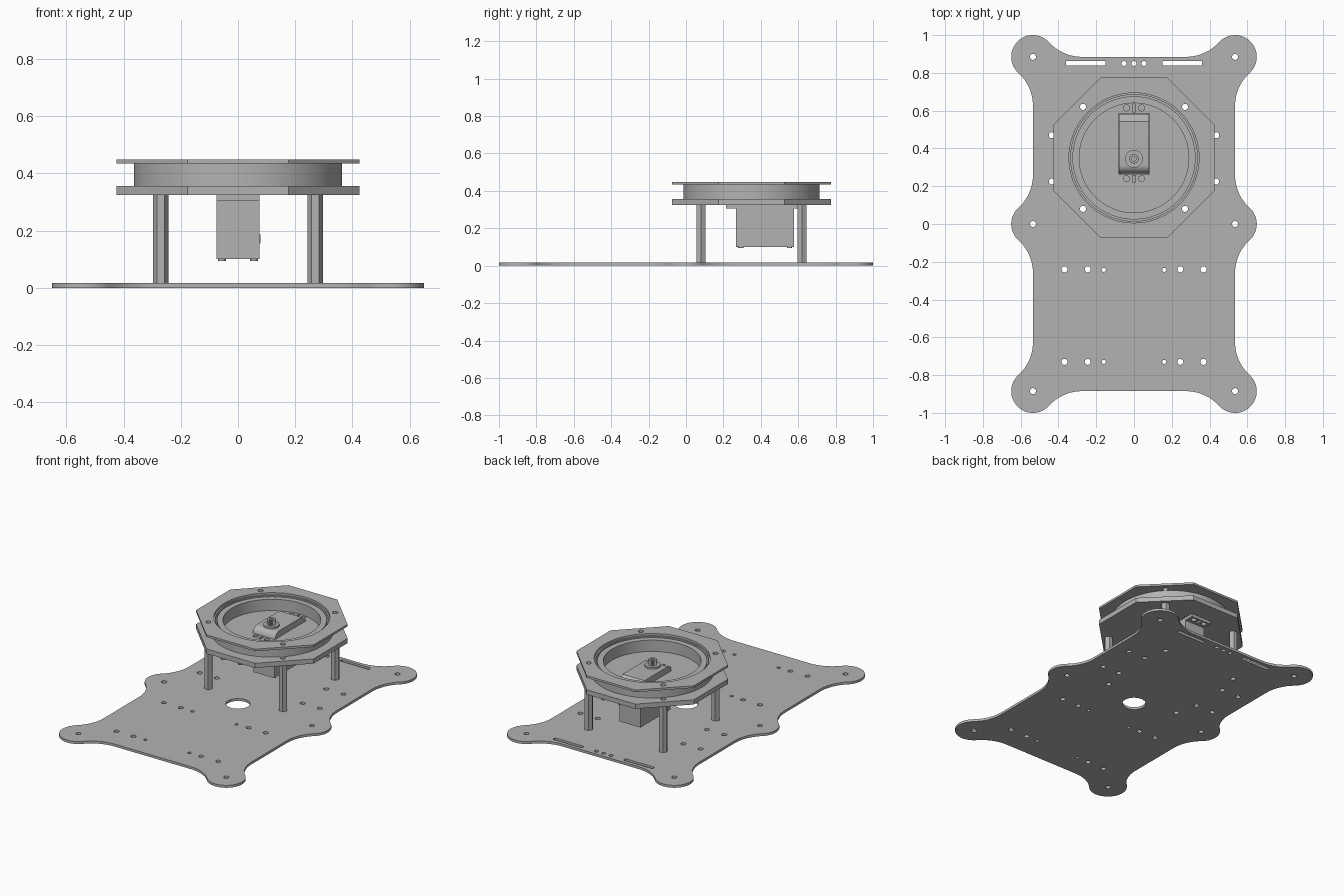
import bpy, bmesh
from math import atan2, cos, pi, radians, sin, sqrt
from mathutils import Matrix

cube = bpy.data.objects.get("Cube")
if cube:
    bpy.data.objects.remove(cube)

grey = bpy.data.materials.new("light_grey")
grey.use_nodes = True
grey.diffuse_color = (0.45, 0.45, 0.45, 1)
grey.node_tree.nodes["Principled BSDF"].inputs["Base Color"].default_value = (0.45, 0.45, 0.45, 1)
parts = []


def arc(cx, cy, r, a0, a1, n=12):
    return [(cx + r * cos(a0 + (a1 - a0) * i / n), cy + r * sin(a0 + (a1 - a0) * i / n))
            for i in range(n + 1)]


def ngon(cx, cy, r, n=24, start=0.0):
    return arc(cx, cy, r, start, start + 2 * pi, n)[:-1]


def rect(x0, x1, y0, y1):
    return [(x0, y0), (x1, y0), (x1, y1), (x0, y1)]


def both(xs, ys, r):
    """Round holes mirrored left and right."""
    return [ngon(s * x, y, r) for x in xs for y in ys for s in (-1, 1)]


def plate(name, outline, holes, z0, z1, sideways=False):
    """Extrude an outline with holes between two levels along z, or along x if sideways."""
    curve = bpy.data.curves.new(name, "CURVE")
    curve.dimensions = "2D"
    curve.fill_mode = "BOTH"
    curve.extrude = (z1 - z0) / 2
    for loop in [outline] + holes:
        spline = curve.splines.new("POLY")
        spline.points.add(len(loop) - 1)
        for point, (x, y) in zip(spline.points, loop):
            point.co = (x, y, 0, 1)
        spline.use_cyclic_u = True
    temp = bpy.data.objects.new(name + "_outline", curve)
    bpy.context.collection.objects.link(temp)
    graph = bpy.context.evaluated_depsgraph_get()
    mesh = bpy.data.meshes.new_from_object(temp.evaluated_get(graph))
    bpy.data.objects.remove(temp)
    bm = bmesh.new()
    bm.from_mesh(mesh)
    bmesh.ops.translate(bm, vec=(0, 0, (z0 + z1) / 2), verts=bm.verts)
    if sideways:
        turn = Matrix(((0, 0, 1), (1, 0, 0), (0, 1, 0))).to_4x4()
        bmesh.ops.transform(bm, matrix=turn, verts=bm.verts)
    bmesh.ops.remove_doubles(bm, verts=bm.verts, dist=1e-5)
    bmesh.ops.recalc_face_normals(bm, faces=bm.faces)
    bm.to_mesh(mesh)
    bm.free()
    mesh.name = name
    mesh.materials.clear()
    mesh.materials.append(grey)
    obj = bpy.data.objects.new(name, mesh)
    bpy.context.collection.objects.link(obj)
    parts.append(obj)
    return obj


# Base plate outline: round ears blended into straight edges
ex, ey, ear, fil = 0.535, 0.885, 0.115, 0.235
d = sqrt((ear + fil) ** 2 - fil ** 2)
a = atan2(d, fil)
quarter = (arc(ex, 0, ear, 0, a)
           + arc(ex + fil, d, fil, pi + a, pi)
           + arc(ex + fil, ey - d, fil, pi, pi - a)
           + arc(ex, ey, ear, -a, pi / 2 + a, 24)
           + arc(ex - d, ey + fil, fil, a - pi / 2, -pi / 2))
half = quarter + [(-x, y) for x, y in reversed(quarter)]
loop = half + [(x, -y) for x, y in reversed(half)]
base_outline = [p for i, p in enumerate(loop)
                if abs(p[0] - loop[i - 1][0]) + abs(p[1] - loop[i - 1][1]) > 1e-4]

# Base plate holes
cy = 0.35
post_x, post_ys = 0.27, (cy - 0.27, cy + 0.27)
post_holes = both([post_x], post_ys, 0.016)
base_holes = both([ex], (-ey, 0, ey), 0.016) + post_holes
base_holes += both([0.245, 0.368], (-0.24, -0.73), 0.016)
base_holes += both([0.16], (-0.243, -0.73), 0.011)
base_holes += both([0.31, 0.435], (0.225, 0.47), 0.016)
base_holes += both([0.053], [0.85], 0.013)
base_holes += [ngon(0, 0.85, 0.013), ngon(0, 0, 0.072, 40),
               rect(-0.36, -0.15, 0.838, 0.862), rect(0.15, 0.36, 0.838, 0.862)]
plate("base_plate", base_outline, base_holes, 0, 0.016)

# Hollow hexagonal standoffs
for side, x in (("left", post_x), ("right", -post_x)):
    for end, y in zip(("front", "back"), post_ys):
        plate(f"standoff_{end}_{side}", ngon(x, y, 0.027, 6), [ngon(x, y, 0.016)], 0.016, 0.325)

# Turntable: lower plate, two bearing rings and upper plate
octagon = ngon(0, cy, 0.425 / cos(pi / 8), 8, pi / 8)
mount_holes = both([0.04], (0.24, 0.615), 0.016)
mount_holes += [rect(-0.007, 0.007, 0.22, 0.258), rect(-0.007, 0.007, 0.592, 0.635)]
plate("lower_plate", octagon,
      post_holes + mount_holes + [rect(-0.082, 0.082, 0.264, 0.586)], 0.325, 0.356)
plate("bearing_outer_ring", ngon(0, cy, 0.364, 72), [ngon(0, cy, 0.335, 72)], 0.356, 0.434)
plate("bearing_inner_ring", ngon(0, cy, 0.326, 72), [ngon(0, cy, 0.29, 72)], 0.356, 0.43)
plate("upper_plate", octagon, post_holes + [ngon(0, cy, 0.344, 72)], 0.434, 0.448)

# Motor: body, domed top, mounting flange and output shaft
plate("motor_body", rect(0.268, 0.578, 0.1, 0.325), [], -0.075, 0.075, True)
top = [(0.268, 0.325), (0.582, 0.325), (0.582, 0.362), (0.543, 0.395)]
top += arc(0.313, 0.35, 0.045, pi / 2, pi, 10)
plate("motor_top", top, [], -0.08, 0.08, True)
plate("motor_flange", rect(-0.075, 0.075, 0.215, 0.64), mount_holes, 0.305, 0.325)
shaft_y = 0.345
plate("shaft_collar", ngon(0, shaft_y, 0.047, 40), [], 0.395, 0.406)
teeth = [(r * cos(i * pi / 20), shaft_y + r * sin(i * pi / 20))
         for i in range(40) for r in [0.027 if i % 2 else 0.023]]
plate("output_shaft", teeth, [ngon(0, shaft_y, 0.012)], 0.406, 0.438)

# Motor screws and side socket
for side, x in (("left", 0.056), ("right", -0.056)):
    for end, y in (("front", 0.293), ("back", 0.553)):
        plate(f"motor_screw_{end}_{side}", ngon(x, y, 0.014, 16), [], 0.094, 0.1)
plate("socket_frame", rect(0.34, 0.406, 0.155, 0.187),
      [rect(0.345, 0.401, 0.16, 0.182)], 0.075, 0.078, True)
for i in range(3):
    y = 0.358 + 0.015 * i
    plate(f"socket_pin_{i + 1}", rect(y - 0.003, y + 0.003, 0.168, 0.174), [], 0.075, 0.078, True)

# Smooth the round walls and keep the edges sharp
bpy.ops.object.select_all(action="DESELECT")
for obj in parts:
    obj.select_set(True)
bpy.context.view_layer.objects.active = parts[0]
bpy.ops.object.shade_smooth_by_angle(angle=radians(30))
